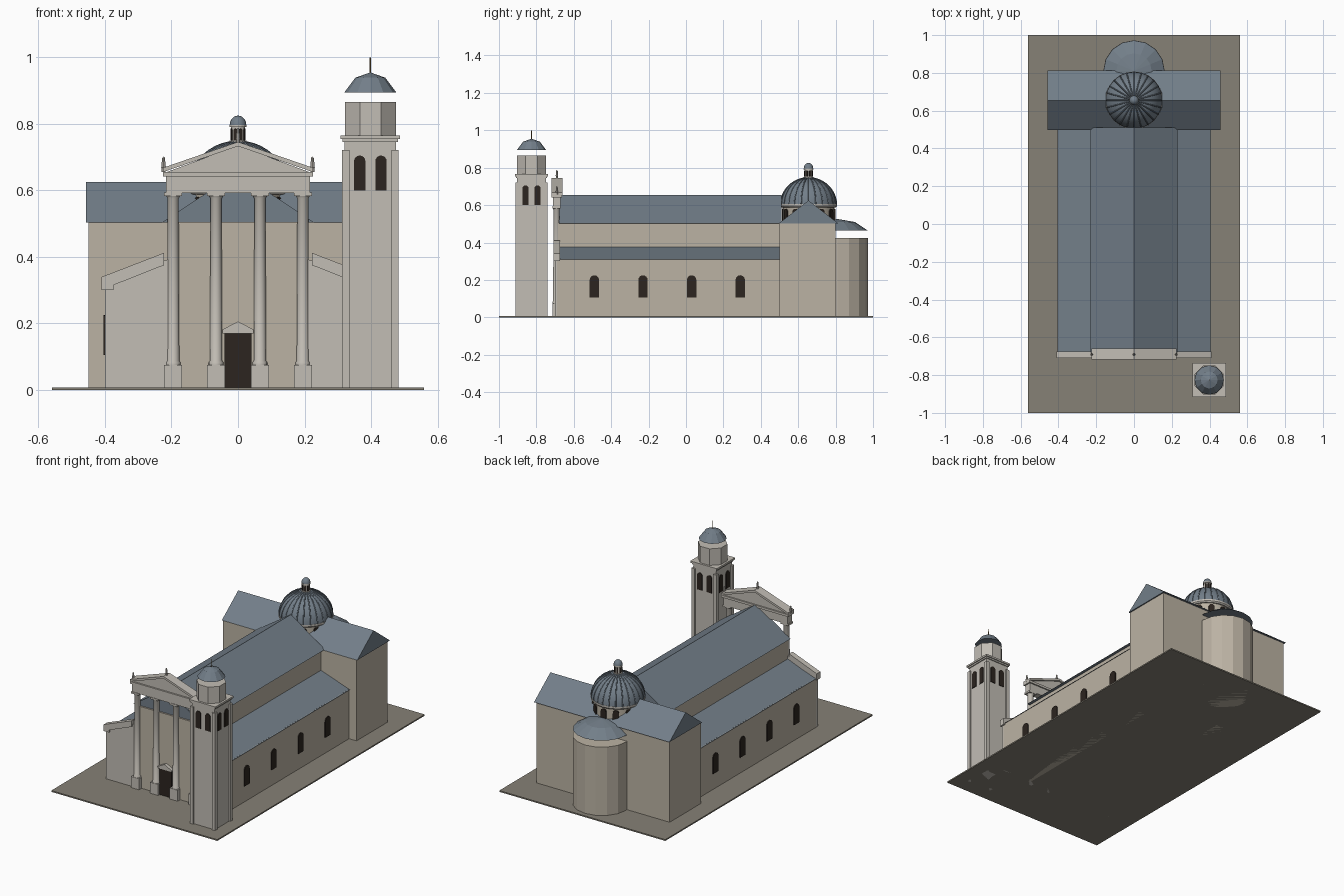
import bpy, bmesh
from math import pi, sin, cos, radians

if "Cube" in bpy.data.objects:
    bpy.data.objects.remove(bpy.data.objects["Cube"])


def material(name, rgb):
    m = bpy.data.materials.new(name)
    m.diffuse_color = (*rgb, 1)
    m.use_nodes = True
    m.node_tree.nodes["Principled BSDF"].inputs["Base Color"].default_value = m.diffuse_color
    return m


WALL = material("plaster", (0.50, 0.45, 0.37))
STONE = material("stone", (0.54, 0.51, 0.46))
ROOF = material("lead_roof", (0.17, 0.21, 0.25))
DARK = material("dark_opening", (0.025, 0.018, 0.014))
PAVING = material("paving", (0.24, 0.22, 0.18))
BRONZE = material("bronze", (0.25, 0.16, 0.06))


def finish(name, bm, mat, loc=(0, 0, 0), rot=0, smooth=False):
    bmesh.ops.remove_doubles(bm, verts=bm.verts, dist=1e-5)
    bmesh.ops.recalc_face_normals(bm, faces=bm.faces)
    me = bpy.data.meshes.new(name)
    bm.to_mesh(me)
    bm.free()
    me.materials.append(mat)
    ob = bpy.data.objects.new(name, me)
    bpy.context.collection.objects.link(ob)
    ob.location = loc
    ob.rotation_euler.z = rot
    if smooth:
        bpy.ops.object.select_all(action='DESELECT')
        ob.select_set(True)
        bpy.context.view_layer.objects.active = ob
        bpy.ops.object.shade_smooth_by_angle(angle=radians(35))
    return ob


def prism(name, pts, v0, v1, mat, loc=(0, 0, 0), rot=0):
    """Extrude an (x, z) outline along y from v0 to v1."""
    bm = bmesh.new()
    face = bm.faces.new([bm.verts.new((x, v0, z)) for x, z in pts])
    res = bmesh.ops.extrude_face_region(bm, geom=[face])
    for v in res["geom"]:
        if isinstance(v, bmesh.types.BMVert):
            v.co.y = v1
    if not face.is_valid or len(bm.faces) == len(pts) + 1:
        bm.faces.new([v for v in bm.verts if abs(v.co.y - v0) < 1e-7])
    return finish(name, bm, mat, loc, rot)


def box(name, x0, x1, y0, y1, z0, z1, mat):
    return prism(name, [(x0, z0), (x1, z0), (x1, z1), (x0, z1)], y0, y1, mat)


def revolve(name, profile, n, mat, loc=(0, 0, 0), start=0.0, smooth=False):
    """Spin an (r, z) profile about a vertical axis."""
    bm = bmesh.new()
    rings = [[bm.verts.new((r * cos(start + 2 * pi * i / n),
                            r * sin(start + 2 * pi * i / n), z)) for i in range(n)]
             for r, z in profile]
    for a, b in zip(rings, rings[1:]):
        for i in range(n):
            j = (i + 1) % n
            bm.faces.new((a[i], a[j], b[j], b[i]))
    for ring, (r, z) in ((rings[0], profile[0]), (rings[-1], profile[-1])):
        if r > 0:
            bm.faces.new(ring)
    return finish(name, bm, mat, loc, 0, smooth)


def arch(name, w, z0, z1, depth, loc, rot, mat=DARK):
    """Round-headed panel standing on the local -y side."""
    r = w / 2
    pts = [(-r, z0), (r, z0)] + [(r * cos(pi * i / 8), z1 - r + r * sin(pi * i / 8)) for i in range(9)]
    return prism(name, pts, -depth, depth, mat, loc, rot)


def cap(R, z0, h, lats):
    return [(R * cos(radians(a)), z0 + h * sin(radians(a))) for a in lats]


# Ground slab
box("ground_slab", -0.56, 0.56, -1, 1, 0, 0.008, PAVING)

# Nave, aisles and their roofs
box("nave", -0.21, 0.21, -0.69, 0.52, 0, 0.505, WALL)
prism("nave_roof", [(-0.23, 0.503), (0.23, 0.503), (0, 0.655)], -0.68, 0.51, ROOF)
for s, side in ((-1, "left"), (1, "right")):
    box(side + "_aisle", s * 0.20, s * 0.40, -0.69, 0.50, 0, 0.31, WALL)
    prism(side + "_aisle_roof", [(s * 0.20, 0.308), (s * 0.405, 0.308), (s * 0.21, 0.375), (s * 0.20, 0.375)],
          -0.68, 0.50, ROOF)
    for y in (-0.49, -0.23, 0.03, 0.29):
        arch(side + "_aisle_window", 0.05, 0.105, 0.225, 0.005, (s * 0.40, y, 0), pi / 2)

# Transept with gabled roof
box("transept", -0.45, 0.45, 0.50, 0.80, 0, 0.505, WALL)
prism("transept_roof", [(-0.158, 0.503), (0.158, 0.503), (0, 0.625)], -0.457, 0.457, ROOF,
      (0, 0.655, 0), pi / 2)

# Apse and its shallow raised cap
revolve("apse", [(0.163, 0), (0.163, 0.425)], 16, WALL, (0, 0.81, 0))
revolve("apse_roof", cap(0.187, 0.402, 0.124, (30, 60, 90)), 16, ROOF, (0, 0.81, 0))

# Dome on drum
C = (0, 0.655, 0)
revolve("drum", [(0.138, 0.48), (0.138, 0.59)], 24, WALL, C, smooth=True)
revolve("drum_cornice", [(0.146, 0.588), (0.152, 0.595), (0.152, 0.606), (0.146, 0.606)], 24, STONE, C)
for i in range(12):
    a = 2 * pi * i / 12
    arch("drum_window", 0.034, 0.51, 0.58, 0.005,
         (0.138 * cos(a), 0.655 + 0.138 * sin(a), 0), a + pi / 2)
revolve("dome", cap(0.15, 0.60, 0.147, range(0, 91, 9)), 48, ROOF, C, smooth=True)
ribs = bpy.data.curves.new("dome_ribs", 'CURVE')
ribs.dimensions = '3D'
ribs.bevel_depth = 0.003
ribs.bevel_resolution = 0
for i in range(24):
    a = 2 * pi * i / 24
    sp = ribs.splines.new('POLY')
    sp.points.add(9)
    for p, (r, z) in zip(sp.points, cap(0.15, 0.60, 0.147, range(0, 82, 9))):
        p.co = (r * cos(a), r * sin(a) + 0.655, z, 1)
ribs.materials.append(ROOF)
bpy.context.collection.objects.link(bpy.data.objects.new("dome_ribs", ribs))

# Lantern
revolve("lantern", [(0.026, 0.735), (0.026, 0.75), (0.021, 0.75), (0.021, 0.79),
                    (0.026, 0.79), (0.026, 0.797)], 16, STONE, C)
for i in range(8):
    a = 2 * pi * (i + 0.5) / 8
    arch("lantern_window", 0.009, 0.752, 0.786, 0.002,
         (0.021 * cos(a), 0.655 + 0.021 * sin(a), 0), a + pi / 2)
revolve("lantern_cap", cap(0.025, 0.797, 0.028, range(0, 91, 18)), 16, ROOF, C, smooth=True)

# Facade: giant order of columns
for x in (-0.195, -0.066, 0.066, 0.195):
    box("column_pedestal", x - 0.027, x + 0.027, -0.715, -0.665, 0, 0.075, STONE)
    revolve("column", [(0.022, 0.075), (0.022, 0.083), (0.0185, 0.088), (0.0165, 0.575), (0.022, 0.585)],
            20, STONE, (x, -0.692, 0), smooth=True)
    box("column_capital", x - 0.027, x + 0.027, -0.715, -0.67, 0.583, 0.594, STONE)

# Entablature, pediment and finial statues
box("entablature", -0.217, 0.217, -0.712, -0.67, 0.592, 0.642, STONE)
box("entablature_cornice", -0.226, 0.226, -0.718, -0.662, 0.642, 0.656, STONE)
prism("pediment_field", [(-0.215, 0.655), (0.215, 0.655), (0, 0.735)], -0.708, -0.67, STONE)
for s in (-1, 1):
    prism("raking_cornice", [(s * 0.226, 0.655), (0, 0.733), (0, 0.746), (s * 0.226, 0.668)],
          -0.718, -0.66, STONE)
for x, z in ((-0.224, 0.656), (0, 0.742), (0.224, 0.656)):
    revolve("finial_statue", [(0.006, z), (0.006, z + 0.012), (0.007, z + 0.013), (0.005, z + 0.033),
                              (0.004, z + 0.042), (0, z + 0.046)], 8, STONE, (x, -0.69, 0))

# Facade: aisle fronts with sloping coping
for s in (-1, 1):
    prism("aisle_front", [(s * 0.205, 0), (s * 0.40, 0), (s * 0.40, 0.32), (s * 0.205, 0.395)],
          -0.70, -0.68, STONE)
    prism("aisle_front_coping", [(s * 0.223, 0.375), (s * 0.375, 0.315), (s * 0.375, 0.30), (s * 0.41, 0.30),
                                 (s * 0.41, 0.34), (s * 0.223, 0.412)], -0.709, -0.675, STONE)

# Portal
box("portal_door", -0.04, 0.04, -0.70, -0.68, 0.008, 0.17, DARK)
box("portal_lintel", -0.046, 0.046, -0.706, -0.68, 0.17, 0.18, STONE)
prism("portal_pediment", [(-0.05, 0.18), (0.05, 0.18), (0, 0.206)], -0.71, -0.68, STONE)

# Bell tower
TX, TY = 0.398, -0.826
box("tower_shaft", TX - 0.077, TX + 0.077, TY - 0.077, TY + 0.077, 0, 0.752, STONE)
for sx in (-1, 1):
    for sy in (-1, 1):
        px, py = TX + sx * 0.074, TY + sy * 0.074
        box("tower_pilaster", px - 0.011, px + 0.011, py - 0.011, py + 0.011, 0, 0.722, STONE)
box("tower_cornice", TX - 0.083, TX + 0.083, TY - 0.083, TY + 0.083, 0.745, 0.755, STONE)
box("tower_cornice_top", TX - 0.089, TX + 0.089, TY - 0.089, TY + 0.089, 0.754, 0.765, STONE)
for k in range(4):
    a = k * pi / 2
    for t in (-0.032, 0.032):
        lx, ly = t, -0.077
        arch("belfry_opening", 0.034, 0.60, 0.705, 0.004,
             (TX + lx * cos(a) - ly * sin(a), TY + lx * sin(a) + ly * cos(a), 0), a)
revolve("tower_octagon", [(0.083, 0.76), (0.083, 0.866)], 8, STONE, (TX, TY, 0), pi / 8)
revolve("tower_cap", cap(0.09, 0.835, 0.12, (30, 60, 90)), 12, ROOF, (TX, TY, 0))
revolve("tower_spike", [(0.0025, 0.95), (0.002, 1.0)], 6, BRONZE, (TX, TY, 0))
